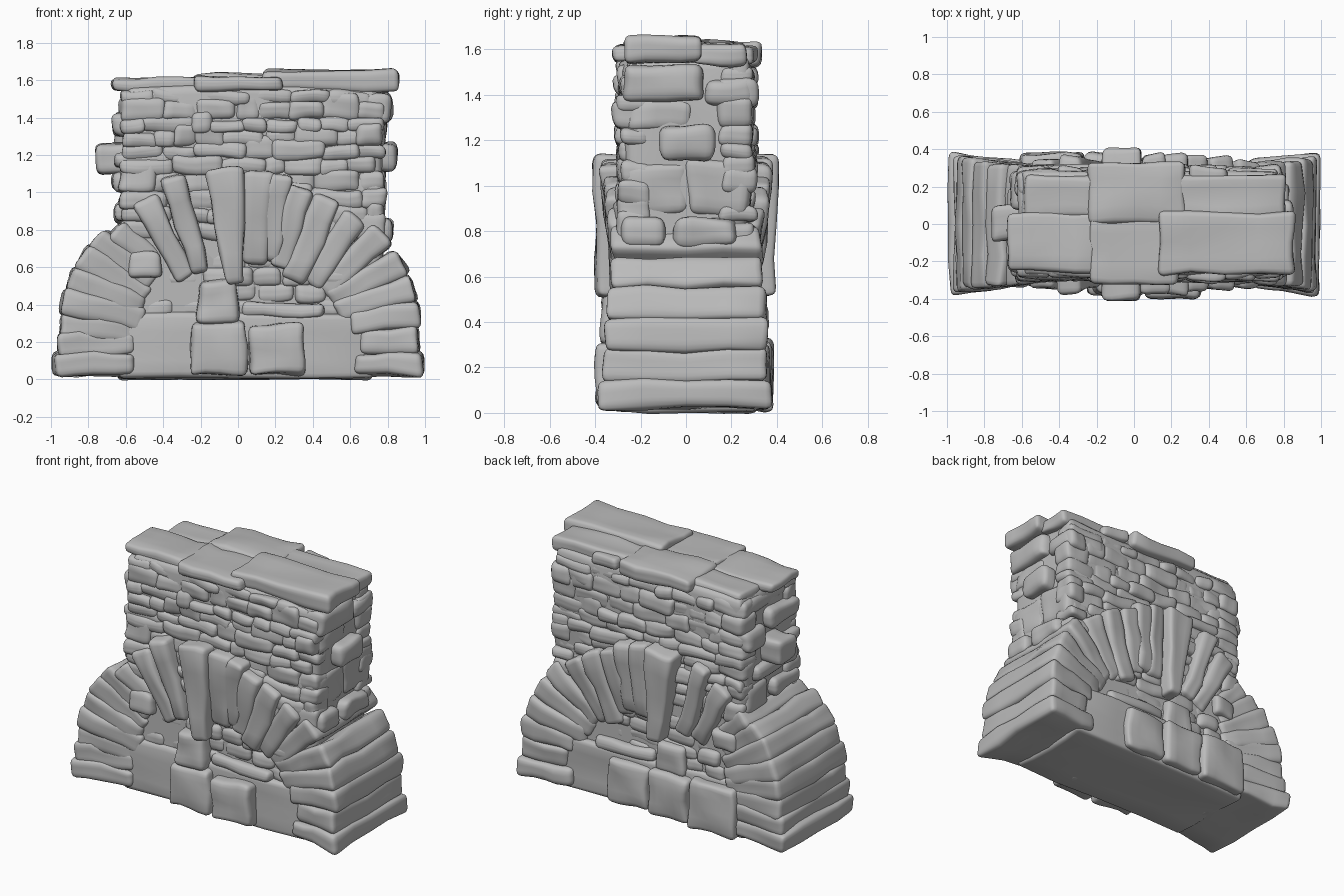
import bpy
import bmesh
import math
import random
from mathutils import Vector, Matrix, noise

random.seed(7)
if "Cube" in bpy.data.objects:
    bpy.data.objects.remove(bpy.data.objects["Cube"], do_unlink=True)

stone_grey = bpy.data.materials.new("stone grey")
stone_grey.use_nodes = True
stone_grey.diffuse_color = (0.5, 0.5, 0.5, 1)
bsdf = stone_grey.node_tree.nodes["Principled BSDF"]
bsdf.inputs["Base Color"].default_value = (0.5, 0.5, 0.5, 1)
bsdf.inputs["Roughness"].default_value = 0.9


def finish(name, bm):
    """Turn a bmesh into a smooth shaded stone object."""
    bmesh.ops.recalc_face_normals(bm, faces=bm.faces)
    mesh = bpy.data.meshes.new(name)
    for face in bm.faces:
        face.smooth = True
    bm.to_mesh(mesh)
    bm.free()
    mesh.materials.append(stone_grey)
    obj = bpy.data.objects.new(name, mesh)
    bpy.context.collection.objects.link(obj)
    return obj


def stone(name, centre, size, radius=0.03, angle=0.0, taper=1.0, pinch=1.0, rough=0.022):
    """Weathered block; taper and pinch scale width and depth at its lower end."""
    half = Vector(size) / 2
    r = min(radius, min(half) * 0.8)
    turn = Matrix.Rotation(angle, 3, 'Y')
    seed = Vector([random.uniform(-50, 50) for _ in range(3)])
    bm = bmesh.new()
    bmesh.ops.create_cube(bm, size=2)
    bmesh.ops.subdivide_edges(bm, edges=bm.edges, cuts=7, use_grid_fill=True)
    for v in bm.verts:
        p, core = Vector(), Vector()
        for i in range(3):
            step = round(abs(v.co[i]) * 4)
            inner = half[i] - r
            level = (0, inner * 0.55, inner, half[i] - r * 0.4, half[i])[step]
            p[i] = math.copysign(level, v.co[i])
            core[i] = max(-inner, min(inner, p[i]))
        p = core + (p - core).normalized() * r
        height = (p.z / half.z + 1) / 2
        p.x *= taper + (1 - taper) * height
        p.y *= pinch + (1 - pinch) * height
        p = turn @ p + Vector(centre)
        v.co = p + noise.noise_vector(p * 6 + seed) * rough
    return finish(name, bm)


def block(name, x0, x1, y0, y1, z0, z1, **options):
    """Stone given by its limits."""
    return stone(name, ((x0 + x1) / 2, (y0 + y1) / 2, (z0 + z1) / 2),
                 (x1 - x0, y1 - y0, z1 - z0), **options)


# Solid body: wall core, arch infill and foot
block("wall_core", -0.61, 0.77, -0.275, 0.28, 0.55, 1.57, radius=0.05, rough=0.03)
bm = bmesh.new()
ring = [bm.verts.new((0.91 * math.cos(a), -0.28, 0.04 + 0.94 * math.sin(a)))
        for a in (math.pi * i / 24 for i in range(25))]
front = bm.faces.new(ring)
extruded = bmesh.ops.extrude_face_region(bm, geom=[front])["geom"]
bmesh.ops.translate(bm, vec=(0, 0.56, 0),
                    verts=[g for g in extruded if isinstance(g, bmesh.types.BMVert)])
infill = finish("arch_infill", bm)
for poly in infill.data.polygons:
    poly.use_smooth = False
block("foot", -0.64, 0.72, -0.31, 0.31, 0.005, 0.35, radius=0.03, rough=0.02)

# Arch stones: inner end (x, z), outer end (x, z), outer width, depth
arch = [
    (-0.55, 0.08, -0.99, 0.08, 0.13, 0.76), (-0.55, 0.19, -0.96, 0.18, 0.14, 0.74),
    (-0.54, 0.26, -0.95, 0.29, 0.15, 0.72), (-0.50, 0.32, -0.94, 0.42, 0.15, 0.73),
    (-0.50, 0.38, -0.90, 0.54, 0.15, 0.71), (-0.48, 0.44, -0.84, 0.66, 0.15, 0.68),
    (-0.46, 0.52, -0.76, 0.75, 0.14, 0.66), (-0.42, 0.60, -0.65, 0.81, 0.13, 0.65),
    (-0.28, 0.54, -0.50, 0.97, 0.13, 0.71), (-0.20, 0.57, -0.35, 1.09, 0.13, 0.74),
    (-0.02, 0.52, -0.07, 1.13, 0.22, 0.82), (0.09, 0.62, 0.11, 1.12, 0.15, 0.76),
    (0.16, 0.63, 0.22, 1.10, 0.15, 0.76), (0.23, 0.60, 0.33, 1.03, 0.15, 0.74),
    (0.30, 0.52, 0.48, 0.97, 0.15, 0.72), (0.38, 0.51, 0.63, 0.87, 0.15, 0.69),
    (0.45, 0.47, 0.78, 0.78, 0.15, 0.67), (0.49, 0.42, 0.88, 0.63, 0.15, 0.68),
    (0.52, 0.36, 0.94, 0.49, 0.15, 0.71), (0.60, 0.30, 0.97, 0.35, 0.15, 0.73),
    (0.65, 0.19, 0.97, 0.21, 0.15, 0.74), (0.62, 0.08, 0.99, 0.08, 0.13, 0.77),
]
for xi, zi, xo, zo, width, depth in arch:
    run = Vector((xo - xi, 0, zo - zi))
    key = width > 0.2
    stone("keystone" if key else "arch_stone", ((xi + xo) / 2, 0, (zi + zo) / 2),
          (width, depth, run.length), angle=math.atan2(run.x, run.z), radius=0.035,
          taper=0.4 if key else 0.85, pinch=0.95 if key else 0.88)


def face_block(name, side, x0, x1, z0, z1, out):
    """Stone set into the front (side -1) or the back (side 1)."""
    y0, y1 = sorted((side * 0.15, side * out))
    block(name, x0, x1, y0, y1, z0, z1, radius=0.035)


# Foot blocks on the front and the back
face_block("foot_block", -1, -0.25, 0.05, 0.02, 0.31, 0.385)
face_block("foot_block", -1, 0.06, 0.36, 0.02, 0.3, 0.4)
face_block("upper_block", -1, -0.21, 0.0, 0.3, 0.53, 0.37)
face_block("foot_block", 1, 0.04, 0.34, 0.02, 0.31, 0.36)
face_block("foot_block", 1, -0.26, 0.03, 0.02, 0.31, 0.37)
face_block("foot_block", 1, -0.61, -0.27, 0.01, 0.33, 0.38)
face_block("upper_block", 1, -0.21, 0.0, 0.3, 0.5, 0.33)

for side in (-1, 1):
    # Filling stones under the arch
    face_block("shoulder_block", side, -0.58, -0.41, 0.54, 0.69, 0.33)
    face_block("ledge_stone", side, 0.02, 0.46, 0.33, 0.41, 0.33)
    z = 0.33
    while z < 0.62:
        x = -0.5 + (z - 0.33) * 0.6
        while x < 0.45:
            w = random.uniform(0.12, 0.28)
            face_block("filling_stone", side, x, x + w, z, z + 0.1,
                       random.uniform(0.275, 0.31))
            x += w
        z += 0.085

    # Coursed stones of the wall face
    z = 0.74
    while z < 1.5:
        height = random.uniform(0.06, 0.1)
        x = -0.62
        while x < 0.7:
            w = min(random.uniform(0.1, 0.28), 0.78 - x)
            tall = height * random.choice((1.1, 1.2, 1.3, 1.7))
            face_block("wall_stone", side, x - 0.01, x + w + 0.01, z, min(z + tall, 1.55),
                       random.uniform(0.285, 0.315))
            x += w
        z += height

# Corner stones on the left end: reach in x, y limits, z limits
for x, y0, y1, z0, z1 in [
    (0.83, -0.28, -0.1, 0.73, 0.85), (0.83, -0.06, 0.22, 0.73, 0.86),
    (0.78, -0.28, 0.0, 0.87, 1.11), (0.78, 0.0, 0.27, 0.86, 1.12),
    (0.85, -0.11, 0.12, 1.11, 1.27), (0.78, -0.26, 0.02, 1.24, 1.38),
    (0.82, -0.27, 0.08, 1.37, 1.53), (0.80, 0.08, 0.3, 1.35, 1.47),
]:
    block("left_corner_stone", x - 0.3, x, y0, y1, z0, z1, radius=0.04)

# Corner stones on the right end
for x, y0, y1, z0, z1 in [
    (-0.66, -0.27, 0.0, 0.84, 0.95), (-0.64, 0.02, 0.27, 0.8, 0.98),
    (-0.67, -0.24, 0.2, 1.0, 1.1), (-0.76, -0.1, 0.1, 1.1, 1.27),
    (-0.66, -0.28, -0.08, 1.13, 1.22), (-0.67, -0.25, 0.05, 1.3, 1.43),
    (-0.66, 0.08, 0.29, 1.22, 1.36), (-0.62, -0.27, 0.25, 1.44, 1.54),
]:
    block("right_corner_stone", x, x + 0.3, y0, y1, z0, z1, radius=0.04)

# Capping slabs
for x0, x1, y0, y1, z0, z1 in [
    (-0.67, -0.2, -0.26, 0.07, 1.54, 1.61), (-0.59, -0.15, 0.03, 0.26, 1.52, 1.6),
    (-0.24, 0.25, -0.32, 0.05, 1.54, 1.62), (-0.24, 0.28, 0.0, 0.33, 1.53, 1.63),
    (0.13, 0.85, -0.27, 0.07, 1.54, 1.655), (0.12, 0.81, 0.03, 0.26, 1.53, 1.63),
    (0.3, 0.5, 0.1, 0.31, 1.53, 1.61),
]:
    block("capping_slab", x0, x1, y0, y1, z0, z1, radius=0.03)
